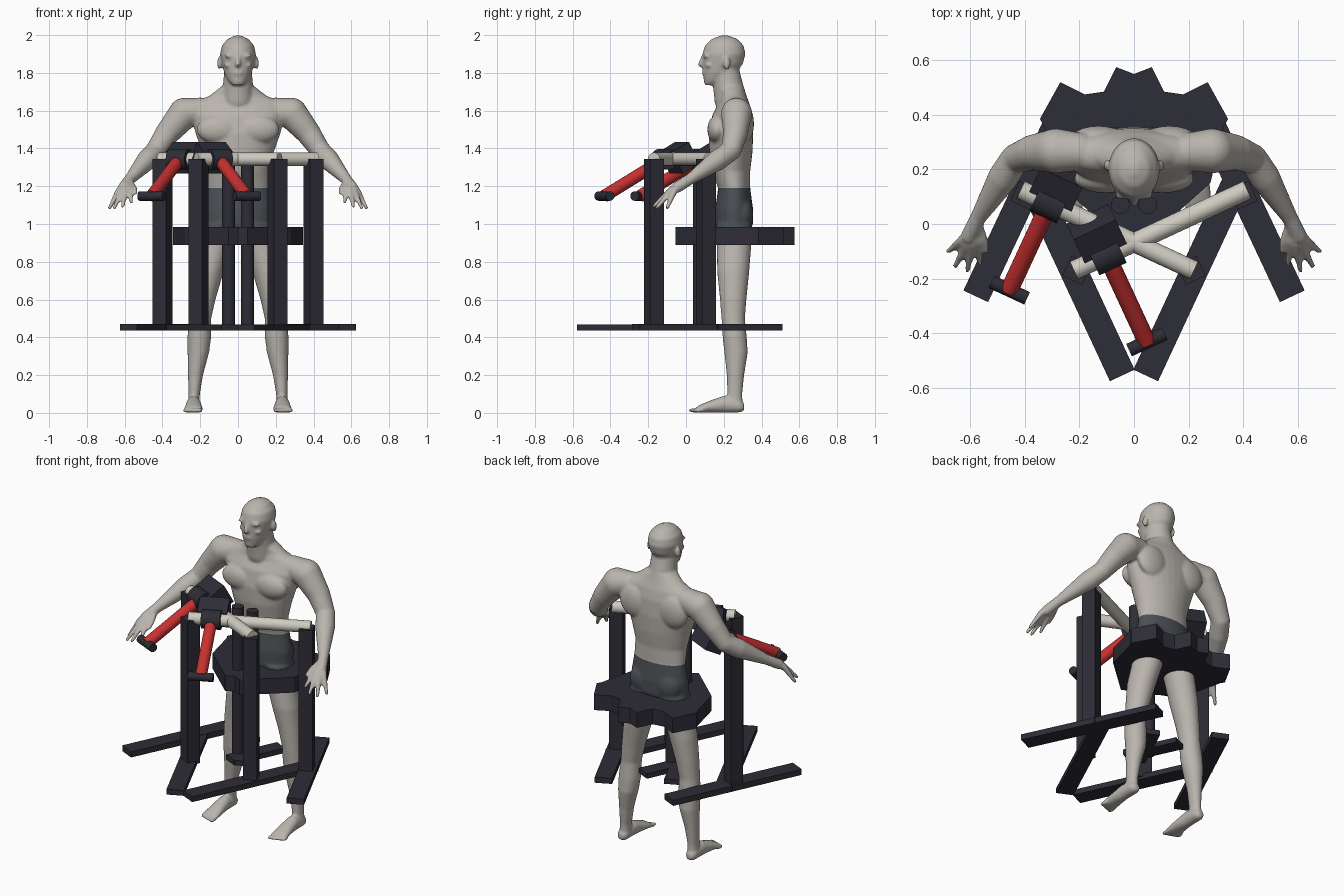
import bpy, bmesh, math
from mathutils import Vector, Matrix

cube = bpy.data.objects.get("Cube")
if cube:
    bpy.data.objects.remove(cube, do_unlink=True)


def material(name, r, g, b):
    m = bpy.data.materials.new(name)
    m.diffuse_color = (r, g, b, 1)
    m.use_nodes = True
    m.node_tree.nodes["Principled BSDF"].inputs["Base Color"].default_value = (r, g, b, 1)
    return m


SKIN = material("warm_grey_skin", .49, .46, .42)
SHORTS = material("slate_shorts", .07, .08, .09)
FRAME = material("charcoal_frame", .027, .026, .038)
TUBE = material("ivory_tube", .62, .60, .53)
RED = material("red_lever", .58, .03, .03)


def finish(name, bm, mat, smooth=False):
    bmesh.ops.recalc_face_normals(bm, faces=bm.faces)
    me = bpy.data.meshes.new(name)
    bm.to_mesh(me)
    bm.free()
    me.materials.append(mat)
    ob = bpy.data.objects.new(name, me)
    bpy.context.collection.objects.link(ob)
    if smooth:
        bpy.ops.object.select_all(action='DESELECT')
        ob.select_set(True)
        bpy.context.view_layer.objects.active = ob
        bpy.ops.object.shade_smooth_by_angle(angle=math.radians(40))
    return ob


def prism(name, pts, z0, z1):
    bm = bmesh.new()
    f = bm.faces.new([bm.verts.new((x, y, z0)) for x, y in pts])
    top = bmesh.ops.extrude_face_region(bm, geom=[f], use_keep_orig=True)["geom"]
    bmesh.ops.translate(bm, vec=(0, 0, z1 - z0), verts=[v for v in top if isinstance(v, bmesh.types.BMVert)])
    finish(name, bm, FRAME)


def bar(name, p, q, width, z0, z1):
    p, q = Vector(p), Vector(q)
    d = (q - p).normalized() * width / 2
    n = Vector((-d.y, d.x))
    prism(name, [p - n, q - n, q + n, p + n], z0, z1)


def rod(name, p, q, r, mat):
    p, q = Vector(p), Vector(q)
    m = Matrix.Translation((p + q) / 2) @ (q - p).to_track_quat('Z', 'Y').to_matrix().to_4x4()
    bm = bmesh.new()
    bmesh.ops.create_cone(bm, cap_ends=True, segments=24, radius1=r, radius2=r,
                          depth=(q - p).length, matrix=m)
    finish(name, bm, mat, True)


def loft(bm, rings, u, v, n=20):
    """Closed skin over ellipses (centre, radius along u, radius along v)."""
    u, v = Vector(u), Vector(v)
    loops = []
    for c, a, b in rings:
        ang = [2 * math.pi * i / n for i in range(n)]
        loops.append([bm.verts.new(Vector(c) + u * a * math.cos(t) + v * b * math.sin(t)) for t in ang])
    for lo, hi in zip(loops, loops[1:]):
        for i in range(n):
            bm.faces.new((lo[i], lo[(i + 1) % n], hi[(i + 1) % n], hi[i]))
    bm.faces.new(loops[0])
    bm.faces.new(loops[-1])


def ball(bm, c, size):
    m = Matrix.Translation(c) @ Matrix.Diagonal((*size, 1))
    bmesh.ops.create_uvsphere(bm, u_segments=20, v_segments=12, radius=1, matrix=m)


def limb(bm, pts):
    """Round limb through (point, radius) pairs, ball at every joint."""
    for (p, a), (q, b) in zip(pts, pts[1:]):
        p, q = Vector(p), Vector(q)
        w = (q - p).normalized()
        u = w.orthogonal().normalized()
        loft(bm, [(p, a, a), (q, b, b)], u, w.cross(u))
    for p, r in pts:
        ball(bm, p, (r, r, r))


# Figure: torso, neck and head
X, Y, Z = (1, 0, 0), (0, 1, 0), (0, 0, 1)
body = bmesh.new()
torso = [(.92, .14, .25, .07), (1, .182, .255, .1), (1.08, .183, .255, .1), (1.19, .165, .255, .085),
         (1.28, .165, .24, .1), (1.38, .19, .237, .115), (1.48, .225, .238, .118),
         (1.58, .25, .245, .105), (1.64, .24, .255, .08), (1.68, .15, .25, .07), (1.73, .085, .235, .07)]
loft(body, [((0, y, z), w, d) for z, w, y, d in torso], X, Y, 32)
limb(body, [((0, .235, 1.66), .085), ((0, .21, 1.8), .075)])
head = [(1.735, .03, .125, .025), (1.76, .053, .15, .055), (1.8, .073, .178, .09), (1.85, .086, .195, .107),
        (1.9, .095, .201, .114), (1.945, .085, .203, .102), (1.98, .055, .204, .067), (1.998, .015, .204, .02)]
loft(body, [((0, y, z), w, d) for z, w, y, d in head], X, Y, 32)
limb(body, [((0, .09, 1.885), .01), ((0, .077, 1.845), .014)])      # nose
ball(body, (0, .1, 1.8), (.03, .016, .014))                         # lips
ball(body, (0, .115, 1.757), (.03, .022, .02))                      # chin

leg = [(1, .095, .255, .088, .095), (.9, .115, .255, .086, .092), (.75, .155, .25, .08, .085),
       (.6, .185, .25, .066, .07), (.5, .2, .25, .058, .062), (.4, .205, .258, .063, .064),
       (.32, .21, .265, .057, .062), (.2, .225, .262, .04, .046), (.1, .232, .258, .03, .04),
       (.04, .234, .258, .032, .042)]
foot = [(.308, .03, .02, .02), (.285, .036, .034, .034), (.2, .046, .038, .045),
        (.12, .032, .046, .031), (.06, .018, .052, .018)]
arm_path = [(.2, .265, 1.6, .07), (.285, .268, 1.585, .083), (.37, .262, 1.485, .066),
            (.435, .24, 1.39, .054), (.48, .17, 1.34, .056), (.57, .025, 1.24, .03),
            (.605, -.045, 1.195, .03)]
tips = [(.68, -.1, 1.085), (.655, -.155, 1.085), (.61, -.17, 1.095), (.565, -.145, 1.115)]

for s in (1, -1):
    # Legs and feet
    loft(body, [((s * x, y, z), a, b) for z, x, y, a, b in leg], X, Y, 24)
    loft(body, [((s * .235, y, z), a, b) for y, z, a, b in foot], X, Z)
    for i in range(5):
        ball(body, (s * (.198 + .02 * i), .04 + .007 * i, .013), (.012, .028, .012))
    ball(body, (s * .085, .295, 1.05), (.085, .062, .09))           # buttock
    # Chest, shoulder blade and face relief
    ball(body, (s * .105, .165, 1.5), (.115, .052, .075))
    ball(body, (s * .13, .315, 1.53), (.1, .045, .1))
    ball(body, (s * .099, .215, 1.85), (.012, .02, .034))
    ball(body, (s * .04, .105, 1.89), (.032, .016, .01))
    ball(body, (s * .052, .122, 1.84), (.022, .02, .014))
    # Arms and hands
    limb(body, [((s * x, y, z), r) for x, y, z, r in arm_path])
    for i, (x, y, z) in enumerate(tips):
        k = (s * (.632 - .02 * i), -.062 - .012 * (i in (1, 2)), 1.175 + .005 * i)
        limb(body, [((s * .6, -.03, 1.205), .022), (k, .018), ((s * x, y, z), .01)])
    limb(body, [((s * .575, 0, 1.22), .02), ((s * .548, -.06, 1.19), .014), ((s * .542, -.1, 1.165), .01)])

figure = finish("figure", body, SKIN)
rm = figure.modifiers.new("merge", 'REMESH')
rm.mode, rm.voxel_size = 'VOXEL', .008
sm = figure.modifiers.new("soften", 'SMOOTH')
sm.factor, sm.iterations = .5, 5
bpy.context.view_layer.update()
merged = bpy.data.meshes.new_from_object(figure.evaluated_get(bpy.context.evaluated_depsgraph_get()))
figure.modifiers.clear()

# Shorts: cut at the waistband and coloured by height
bm = bmesh.new()
bm.from_mesh(merged)
bpy.data.meshes.remove(merged)
for z in (.94, 1.19):
    bmesh.ops.bisect_plane(bm, geom=bm.verts[:] + bm.edges[:] + bm.faces[:], plane_co=(0, 0, z), plane_no=Z)
figure.data.materials.append(SHORTS)
for f in bm.faces:
    c = f.calc_center_median()
    f.smooth = True
    f.material_index = int(.94 < c.z < 1.19 and abs(c.x) < .3)
bm.to_mesh(figure.data)
bm.free()

# Seat: star-edged plate around the hips
half = [(.05, -.055), (.28, .15), (.33, .36), (.345, .385), (.27, .52), (.18, .475), (.11, .485), (.065, .575)]
prism("seat", [(0, -.03)] + half + [(0, .55)] + [(-x, y) for x, y in reversed(half)], .89, .985)

# Base bars and uprights
for s, side in ((1, "left"), (-1, "right")):
    bar(side + "_outer_base", (s * .58, -.265), (s * .225, .49), .1, .435, .47)
    bar(side + "_inner_base", (s * .043, -.555), (s * .39, .19), .1, .435, .468)
    bar(side + "_centre_base", (s * -.04, -.02), (s * .1, .28), .09, .435, .466)
    d = Vector((s * -.42, .906)) * .04
    for part, x, y in (("front", .21, -.17), ("rear", .4, .105)):
        p = Vector((s * x, y))
        bar(f"{side}_{part}_post", p - d, p + d, .08, .45, 1.345)
    rod(side + "_centre_post", (s * .05, .07, .45), (s * .05, .07, 1.37), .034, FRAME)

# Crossed tubes, each with a sleeve, a pad and a red lever
for s, side, centre in ((1, "front", (-.1, -.115)), (-1, "rear", (-.31, .075))):
    along = Vector((.906, s * .42, 0))
    out = Vector((s * .42, -.906, 0))
    rod(side + "_tube", (s * -.22, -.17, 1.343), (s * .415, .125, 1.343), .035, TUBE)
    c = Vector((*centre, 1.343))
    rod(side + "_sleeve", c - along * .055, c + along * .055, .055, FRAME)
    tip = c + out * .35 - Vector((0, 0, .195))
    rod(side + "_lever", c, tip, .033, RED)
    rod(side + "_grip", tip - along * .072, tip + along * .072, .025, FRAME)
    arm = (c - tip).normalized()
    axes = Matrix((along, arm, along.cross(arm))).transposed().to_4x4()
    place = Matrix.Translation(c + arm * .1 - Vector((0, 0, .04))) @ axes
    pad = bmesh.new()
    bmesh.ops.create_cube(pad, size=1, matrix=place @ Matrix.Diagonal((.17, .11, .13, 1)))
    finish(side + "_pad", pad, FRAME)
